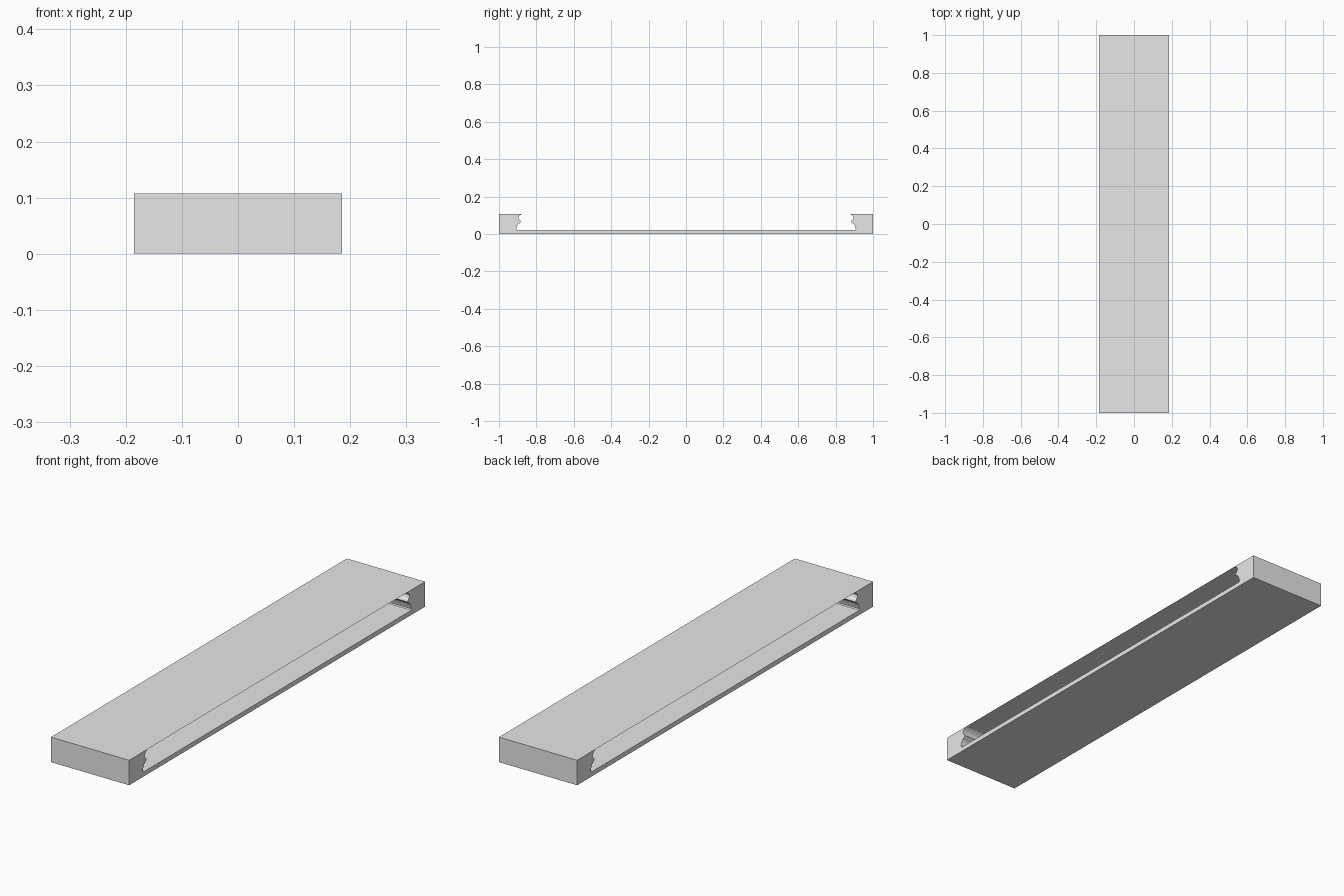
import bpy
import bmesh

if "Cube" in bpy.data.objects:
    bpy.data.objects.remove(bpy.data.objects["Cube"])

HALF_W, HALF_L, HEIGHT, FLOOR = 0.185, 1.0, 0.107, 0.02

grey = bpy.data.materials.new("plain grey")
grey.diffuse_color = (0.8, 0.8, 0.8, 1)
grey.use_nodes = True
grey.node_tree.nodes["Principled BSDF"].inputs["Base Color"].default_value = grey.diffuse_color

# Moulded inner edge of one end block, from top to floor (y, z)
moulding = [(0.876, HEIGHT), (0.887, 0.100), (0.894, 0.092), (0.895, 0.085),
            (0.891, 0.077), (0.884, 0.070), (0.882, 0.065), (0.886, 0.060),
            (0.896, 0.054), (0.902, 0.046), (0.906, 0.034), (0.908, 0.026),
            (0.905, 0.021), (0.898, FLOOR)]


def make_object(name, bm):
    bm.normal_update()
    mesh = bpy.data.meshes.new(name)
    bm.to_mesh(mesh)
    bm.free()
    mesh.materials.append(grey)
    obj = bpy.data.objects.new(name, mesh)
    bpy.context.collection.objects.link(obj)
    return obj


# Tray: floor and both moulded end blocks, one profile extruded across x
right_half = [(HALF_L, 0), (HALF_L, HEIGHT)] + moulding
profile = right_half + [(-y, z) for y, z in reversed(right_half)]
bm = bmesh.new()
side = bm.faces.new([bm.verts.new((-HALF_W, y, z)) for y, z in profile])
extruded = bmesh.ops.extrude_face_region(bm, geom=[side])["geom"]
bmesh.ops.translate(bm, vec=(2 * HALF_W, 0, 0),
                    verts=[g for g in extruded if isinstance(g, bmesh.types.BMVert)])
bmesh.ops.recalc_face_normals(bm, faces=bm.faces)
make_object("tray_with_moulded_ends", bm)

# Top: thin sheet spanning the gap between the end blocks
bm = bmesh.new()
edge = moulding[0][0]
bm.faces.new([bm.verts.new((x, y, HEIGHT)) for x, y in
              [(-HALF_W, -edge), (HALF_W, -edge), (HALF_W, edge), (-HALF_W, edge)]])
make_object("top_sheet", bm)
